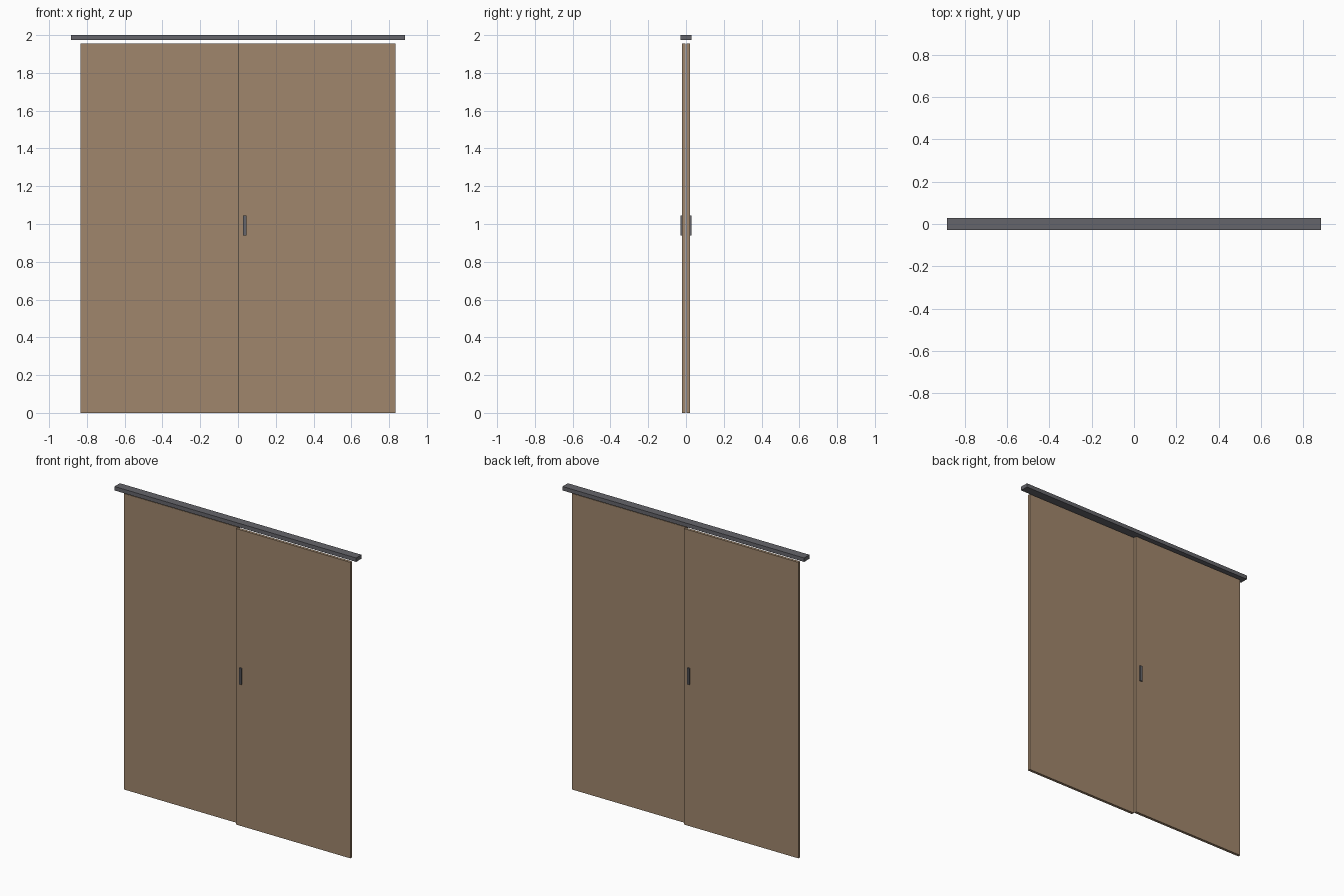
import bpy

if "Cube" in bpy.data.objects:
    bpy.data.objects.remove(bpy.data.objects["Cube"])

WOOD = bpy.data.materials.new("wood")
WOOD.diffuse_color = (0.35, 0.24, 0.15, 1)
WOOD.use_nodes = True
WOOD.node_tree.nodes["Principled BSDF"].inputs["Base Color"].default_value = WOOD.diffuse_color
METAL = bpy.data.materials.new("dark_metal")
METAL.diffuse_color = (0.13, 0.13, 0.145, 1)
METAL.use_nodes = True
METAL.node_tree.nodes["Principled BSDF"].inputs["Base Color"].default_value = METAL.diffuse_color


def box(name, lo, hi, mat):
    bpy.ops.mesh.primitive_cube_add(size=1, location=[(a + b) / 2 for a, b in zip(lo, hi)])
    ob = bpy.context.object
    ob.name = name
    ob.scale = [b - a for a, b in zip(lo, hi)]
    bpy.ops.object.transform_apply(location=False, rotation=False, scale=True)
    ob.data.materials.append(mat)
    return ob


def turned_copy(ob, name):
    # the set is symmetric under a half turn about z
    twin = ob.copy()
    twin.name = name
    twin.location = (-ob.location.x, -ob.location.y, ob.location.z)
    bpy.context.collection.objects.link(twin)


# Overhead track
box("top_track", (-0.883, -0.028, 1.974), (0.883, 0.028, 2.0), METAL)

# Sliding panels: right one in front, left one behind
panel = box("right_panel", (0, -0.02, 0), (0.835, -0.002, 1.955), WOOD)
turned_copy(panel, "left_panel")

# Pull plates on the outer faces
pull = box("right_pull", (0.027, -0.029, 0.938), (0.044, -0.02, 1.045), METAL)
turned_copy(pull, "left_pull")
